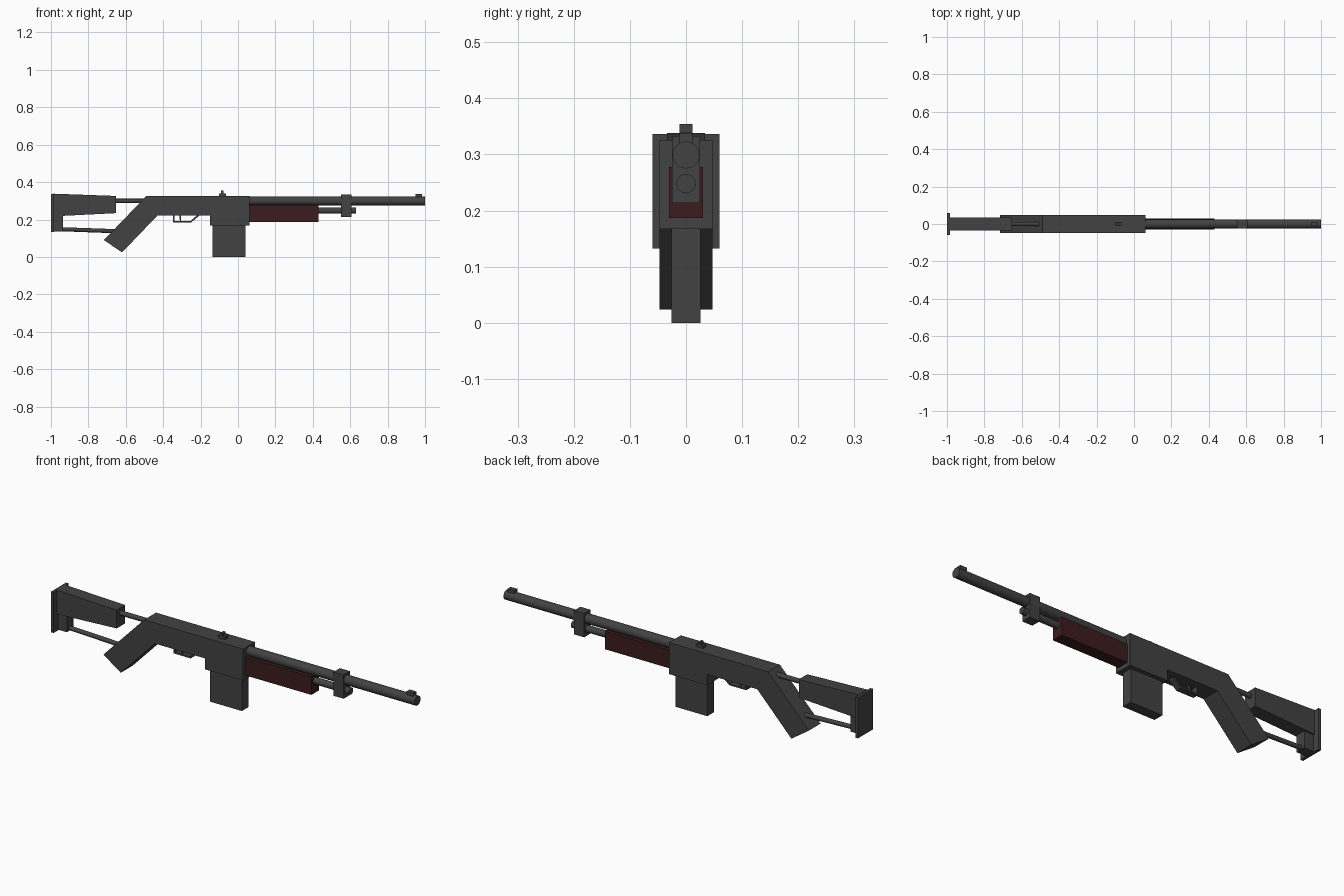
import bpy, bmesh
from math import pi
from mathutils import Vector

cube = bpy.data.objects.get("Cube")
if cube:
    bpy.data.objects.remove(cube)


def material(name, rgb):
    m = bpy.data.materials.new(name)
    m.use_nodes = True
    col = (*rgb, 1)
    m.diffuse_color = col
    m.node_tree.nodes["Principled BSDF"].inputs["Base Color"].default_value = col
    return m


steel = material("dark grey steel", (0.055, 0.055, 0.055))
wood = material("dark red wood", (0.045, 0.012, 0.013))


def finish(name, bm, mat):
    bmesh.ops.recalc_face_normals(bm, faces=bm.faces)
    me = bpy.data.meshes.new(name)
    bm.to_mesh(me)
    bm.free()
    me.materials.append(mat)
    ob = bpy.data.objects.new(name, me)
    bpy.context.collection.objects.link(ob)
    return ob


def slab(name, outline, half, mat=steel):
    """Side outline in x, z extruded evenly to both sides."""
    bm = bmesh.new()
    face = bm.faces.new([bm.verts.new((x, -half, z)) for x, z in outline])
    new = bmesh.ops.extrude_face_region(bm, geom=[face])["geom"]
    bmesh.ops.translate(bm, vec=(0, 2 * half, 0),
                        verts=[v for v in new if isinstance(v, bmesh.types.BMVert)])
    return finish(name, bm, mat)


def box(name, x0, x1, z0, z1, half, mat=steel):
    return slab(name, [(x0, z0), (x1, z0), (x1, z1), (x0, z1)], half, mat)


def rod(name, start, end, radius, sides=24):
    """Round bar between two x, z points on the centre plane."""
    a, b = (Vector((p[0], 0, p[1])) for p in (start, end))
    bm = bmesh.new()
    bmesh.ops.create_cone(bm, cap_ends=True, segments=sides, radius1=radius,
                          radius2=radius, depth=(b - a).length)
    turn = (b - a).to_track_quat('Z', 'Y').to_matrix()
    bmesh.ops.rotate(bm, matrix=turn, verts=bm.verts)
    bmesh.ops.translate(bm, vec=(a + b) / 2, verts=bm.verts)
    ob = finish(name, bm, steel)
    bpy.ops.object.select_all(action='DESELECT')
    ob.select_set(True)
    bpy.context.view_layer.objects.active = ob
    bpy.ops.object.shade_smooth_by_angle(angle=pi / 6)
    return ob


# Receiver with slanted grip, and magazine
slab("receiver_and_grip", [
    (-0.49, 0.326), (0.062, 0.326), (0.062, 0.167), (-0.15, 0.167),
    (-0.15, 0.222), (-0.43, 0.222), (-0.62, 0.024), (-0.717, 0.09)], 0.047)
box("magazine", -0.137, 0.04, 0, 0.17, 0.026)

# Barrel, gas tube, clamp and handguard
rod("barrel", (0.05, 0.299), (1.0, 0.299), 0.024)
rod("gas_tube", (0.4, 0.248), (0.63, 0.248), 0.017)
box("barrel_clamp", 0.55, 0.606, 0.213, 0.333, 0.025)
box("handguard", 0.06, 0.43, 0.187, 0.278, 0.03, wood)

# Sights
box("front_sight", 0.948, 0.985, 0.315, 0.337, 0.012)
box("rear_sight_base", -0.102, -0.065, 0.32, 0.34, 0.012)
box("rear_sight_post", -0.09, -0.078, 0.335, 0.354, 0.012)

# Stock, butt plate and connecting rods
slab("stock", [(-0.986, 0.217), (-0.652, 0.234), (-0.652, 0.326), (-0.986, 0.338)], 0.034)
box("butt_plate", -1.0, -0.985, 0.132, 0.336, 0.06)
box("stock_lower_block", -0.986, -0.935, 0.136, 0.22, 0.026)
rod("upper_stock_rod", (-0.67, 0.299), (-0.45, 0.299), 0.012, 16)
rod("lower_stock_rod", (-0.945, 0.148), (-0.64, 0.137), 0.011, 16)

# Trigger guard band and trigger
slab("trigger_guard", [
    (-0.347, 0.225), (-0.347, 0.183), (-0.252, 0.183), (-0.205, 0.222), (-0.217, 0.225),
    (-0.255, 0.191), (-0.339, 0.191), (-0.339, 0.225)], 0.016)
slab("trigger", [(-0.314, 0.225), (-0.31, 0.188), (-0.304, 0.188), (-0.306, 0.225)], 0.006)
